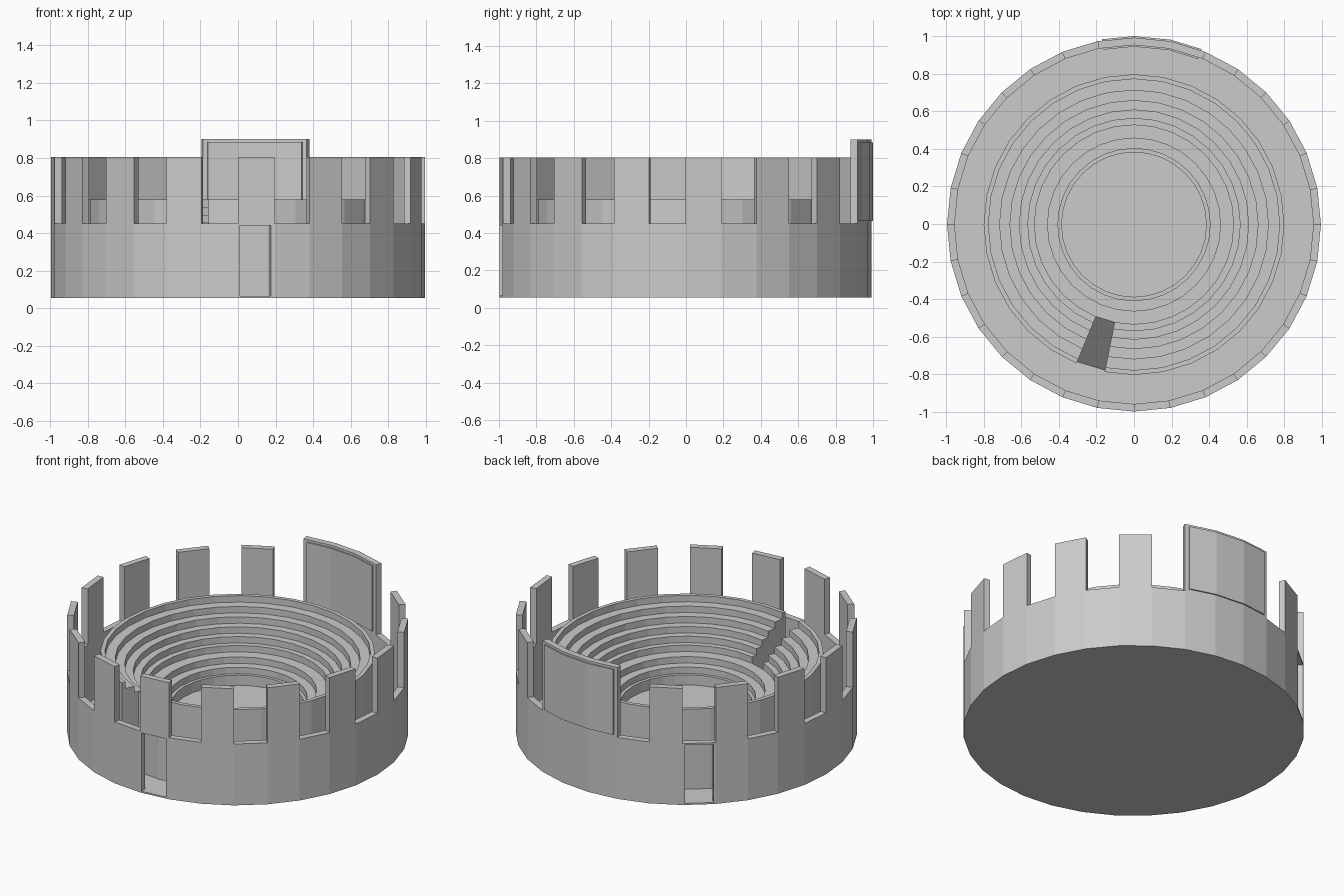
import bpy, bmesh, math

if "Cube" in bpy.data.objects:
    bpy.data.objects.remove(bpy.data.objects["Cube"])

N = 32                      # sides of every ring
Z0, Z_FLOOR, Z_WALL, Z_TOP = 0.055, 0.065, 0.45, 0.805
R_OUT, R_IN = 0.995, 0.955
CY = -0.003


def ring_point(r, t):
    """Point on the N-gon of radius r; t counts sides, fractions lie on the side."""
    i = math.floor(t + 1e-9)
    f = t - i
    a, b = (2 * math.pi * k / N for k in (i, i + 1))
    return (r * ((1 - f) * math.cos(a) + f * math.cos(b)),
            r * ((1 - f) * math.sin(a) + f * math.sin(b)) + CY)


def add_sector(bm, profile, t0, t1):
    """Sweep a closed (r, z) profile around the ring from side t0 to t1."""
    stops = [t0] + [k for k in range(math.ceil(t0), math.floor(t1) + 1)
                    if t0 + 1e-6 < k < t1 - 1e-6] + [t1]
    full = abs(t1 - t0 - N) < 1e-6
    if full:
        stops.pop()
    loops = [[bm.verts.new((*ring_point(r, t), z)) for r, z in profile] for t in stops]
    pairs = list(zip(loops, loops[1:] + loops[:1])) if full else list(zip(loops, loops[1:]))
    n = len(profile)
    for a, b in pairs:
        for j in range(n):
            k = (j + 1) % n
            bm.faces.new((a[j], a[k], b[k], b[j]))
    if not full:
        bm.faces.new(loops[0])
        bm.faces.new(loops[-1][::-1])


def add_disc(bm, r, z0, z1):
    low, high = ([bm.verts.new((*ring_point(r, t), z)) for t in range(N)] for z in (z0, z1))
    bm.faces.new(low[::-1])
    bm.faces.new(high)
    for i in range(N):
        j = (i + 1) % N
        bm.faces.new((low[i], low[j], high[j], high[i]))


def box(r0, r1, z0, z1):
    return [(r0, z0), (r1, z0), (r1, z1), (r0, z1)]


def finish(name, bm):
    bmesh.ops.recalc_face_normals(bm, faces=bm.faces)
    me = bpy.data.meshes.new(name)
    bm.to_mesh(me)
    bm.free()
    ob = bpy.data.objects.new(name, me)
    bpy.context.collection.objects.link(ob)
    return ob


def sectors(name, items):
    bm = bmesh.new()
    for profile, t0, t1 in items:
        add_sector(bm, profile, t0, t1)
    return finish(name, bm)


# Ground slab and raised arena floor
bm = bmesh.new()
add_disc(bm, R_IN, Z0, Z_FLOOR)
finish("ground_slab", bm)
bm = bmesh.new()
add_disc(bm, 0.387, Z_FLOOR, 0.185)
finish("arena_floor", bm)

# Outer wall, interrupted by a front door and a back-left door
front = (24.05, 24.9)
back = (11.07, 11.93)
full = box(R_IN, R_OUT, Z0, Z_WALL)
walls = [(full, back[1], front[0]), (full, front[1], back[0] + N)]
for t0, t1 in (front, back):
    walls.append((box(R_IN, R_OUT, Z0, Z_FLOOR), t0, t1))
    walls.append((box(R_IN, R_OUT, 0.44, Z_WALL), t0, t1))
sectors("outer_wall", walls)

# Battlements on every second side, except behind the back panel
sectors("battlements", [(box(R_IN, R_OUT, Z_WALL, Z_TOP), i, i + 1)
                        for i in range(0, N, 2) if i not in (6, 8)])

# Tall back panel with an inset plate standing proud on both faces
sectors("back_panel", [(box(R_IN, R_OUT, Z_WALL, 0.9), 6, 9)])
sectors("back_plate", [(box(R_IN - 0.008, R_OUT + 0.008, 0.465, 0.885), 6.13, 8.87)])

# Stepped seating bowl with one side left open for the passage
radii = [0.80, 0.775, 0.715, 0.66, 0.61, 0.565, 0.53, 0.46, 0.405, 0.385]
drop = (0.58 - 0.25) / 8
steps = []
for i in range(9):
    z = 0.58 - i * drop
    steps += [(radii[i], z), (radii[i + 1], z)]
sectors("seating", [([(0.385, Z_FLOOR), (0.80, Z_FLOOR)] + steps, 23, 22 + N)])

# Passage: lower steps carry on, then a ramp runs down to the outer walkway
sectors("passage_ramp", [([(0.385, Z_FLOOR), (0.79, Z_FLOOR)] + steps[12:], 22, 23)])
